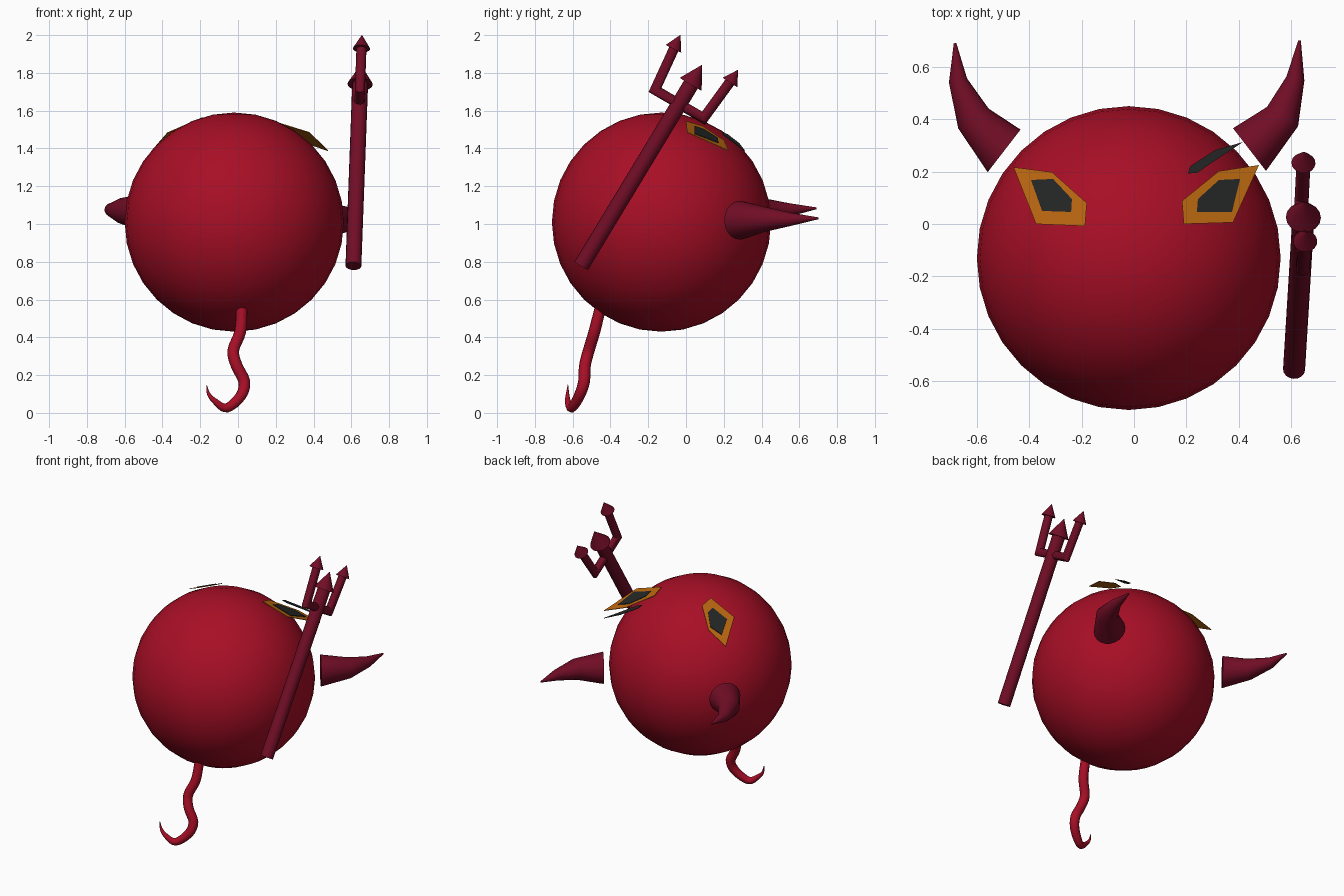
import bpy, bmesh, math
from mathutils import Vector

if "Cube" in bpy.data.objects:
    bpy.data.objects.remove(bpy.data.objects["Cube"])


def material(name, rgb):
    m = bpy.data.materials.new(name)
    m.diffuse_color = (*rgb, 1)
    m.use_nodes = True
    m.node_tree.nodes["Principled BSDF"].inputs["Base Color"].default_value = m.diffuse_color
    return m


RED = material("red", (0.39, 0.0045, 0.019))
MAROON = material("maroon", (0.165, 0.004, 0.019))
ORANGE = material("orange", (0.47, 0.13, 0.005))
BLACK = material("black", (0.017, 0.018, 0.018))


def finish(name, bm, mat, smooth=True):
    bmesh.ops.recalc_face_normals(bm, faces=bm.faces)
    me = bpy.data.meshes.new(name)
    bm.to_mesh(me)
    bm.free()
    me.materials.append(mat)
    ob = bpy.data.objects.new(name, me)
    bpy.context.collection.objects.link(ob)
    if smooth:
        bpy.ops.object.select_all(action='DESELECT')
        ob.select_set(True)
        bpy.context.view_layer.objects.active = ob
        bpy.ops.object.shade_smooth_by_angle(angle=math.radians(45))
    return ob


def tube(name, path, mat, sides=16, start=None):
    """Mitred round tube; path holds (point, radius), start overrides the first cap normal."""
    pts = [Vector(p) for p, r in path]
    dirs = [(b - a).normalized() for a, b in zip(pts, pts[1:])]
    bm = bmesh.new()
    rings, u = [], Vector((0.31, 0.2, 0.9))
    for i, (p, r) in enumerate(path):
        d0 = dirs[max(i - 1, 0)]
        d1 = dirs[min(i, len(dirs) - 1)]
        n = (d0 + d1).normalized()
        if i == 0 and start:
            n = d0 = Vector(start).normalized()
        u = (u - d0 * u.dot(d0)).normalized()
        w = d0.cross(u)
        ring = []
        for k in range(sides):
            a = 2 * math.pi * k / sides
            o = (u * math.cos(a) + w * math.sin(a)) * r
            o -= d0 * (o.dot(n) / d0.dot(n))
            ring.append(bm.verts.new(pts[i] + o))
        rings.append(ring)
    for a, b in zip(rings, rings[1:]):
        for k in range(sides):
            j = (k + 1) % sides
            bm.faces.new((a[k], a[j], b[j], b[k]))
    bm.faces.new(rings[0])
    bm.faces.new(rings[-1])
    return finish(name, bm, mat)


def spline(path, steps=4):
    """Catmull-Rom through (x, y, z, radius) points."""
    P = [Vector(p) for p in path]
    P = [2 * P[0] - P[1]] + P + [2 * P[-1] - P[-2]]
    out = []
    for a, b, c, d in zip(P, P[1:], P[2:], P[3:]):
        for s in range(steps):
            t = s / steps
            out.append(0.5 * (2 * b + (c - a) * t + (2 * a - 5 * b + 4 * c - d) * t * t
                              + (3 * b - a - 3 * c + d) * t ** 3))
    out.append(P[-2])
    return [(v.xyz, max(v.w, 0.001)) for v in out]


def plate(name, outline, plane, lift, mat, thick=0.004):
    """Thin plate with an outline seen from above, lying on z = a + bx + cy."""
    a, b, c = plane
    bm = bmesh.new()
    lo, hi = ([bm.verts.new((x, y, a + b * x + c * y + h)) for x, y in outline]
              for h in (lift - thick, lift))
    n = len(outline)
    bm.faces.new(lo)
    bm.faces.new(hi)
    for k in range(n):
        j = (k + 1) % n
        bm.faces.new((lo[k], lo[j], hi[j], hi[k]))
    return finish(name, bm, mat, smooth=False)


# Round body
bm = bmesh.new()
bmesh.ops.create_uvsphere(bm, u_segments=32, v_segments=16, radius=0.58)
bmesh.ops.translate(bm, verts=bm.verts, vec=(-0.02, -0.13, 1.01))
finish("body", bm, RED)

# Horns, curving backward
tube("horn_right", [((.441, .284, 1.02), .103), ((.567, .41, 1.025), .068),
                    ((.616, .555, 1.025), .035), ((.632, .70, 1.03), .005)],
     MAROON, 20, (.79, .61, 0))
tube("horn_left", [((-.496, .279, 1.06), .103), ((-.613, .403, 1.07), .068),
                   ((-.672, .548, 1.075), .035), ((-.683, .69, 1.083), .005)],
     MAROON, 20, (-.79, .61, 0))

# Curly tail
tube("tail", spline([(.02, -.455, .55, .03), (.012, -.485, .43, .031), (-.025, -.515, .33, .031),
                     (-.007, -.535, .25, .031), (.033, -.54, .165, .031), (.015, -.565, .09, .029),
                     (-.06, -.605, .026, .024), (-.12, -.625, .06, .016),
                     (-.155, -.627, .10, .009), (-.167, -.625, .15, .001)]), RED, 12)


# Trident: side-view (y, z) points, leaning slightly in x
def tri(y, z):
    return Vector((.611 + (z - .778) * .037, y, z))


tube("trident_shaft", [(tri(-.555, .778), .042), (tri(.03, 1.745), .042)], MAROON)
tube("trident_fork", [(tri(-.063, 1.93), .027), (tri(-.164, 1.71), .027),
                      (tri(.093, 1.56), .027), (tri(.235, 1.755), .027)], MAROON)
for label, base, tip, r in (("middle", (.025, 1.74), (.085, 1.842), .067),
                            ("left", (-.066, 1.928), (-.03, 2.0), .046),
                            ("right", (.233, 1.75), (.275, 1.815), .046)):
    tube("trident_point_" + label, [(tri(*base), r), (tri(*tip), .001)], MAROON)

# Slanted eyes, with dark pupils, and the one visible brow
RIGHT = (1.602, -.30, -.307)
LEFT = (1.642, .42, -.29)
plate("eye_right", [(.477, .225), (.324, .202), (.183, .088), (.19, 0), (.378, .006)],
      RIGHT, 0, ORANGE)
plate("pupil_right", [(.405, .172), (.324, .168), (.244, .095), (.24, .046), (.374, .046)],
      RIGHT, .004, BLACK)
plate("eye_left", [(-.46, .217), (-.313, .198), (-.18, .08), (-.187, -.008), (-.374, 0)],
      LEFT, 0, ORANGE)
plate("pupil_left", [(-.393, .168), (-.309, .172), (-.237, .095), (-.24, .046), (-.351, .05)],
      LEFT, .004, BLACK)
plate("brow_right", [(.206, .193), (.215, .221), (.31, .282), (.416, .313), (.336, .26),
                     (.24, .195)], RIGHT, .006, BLACK)
